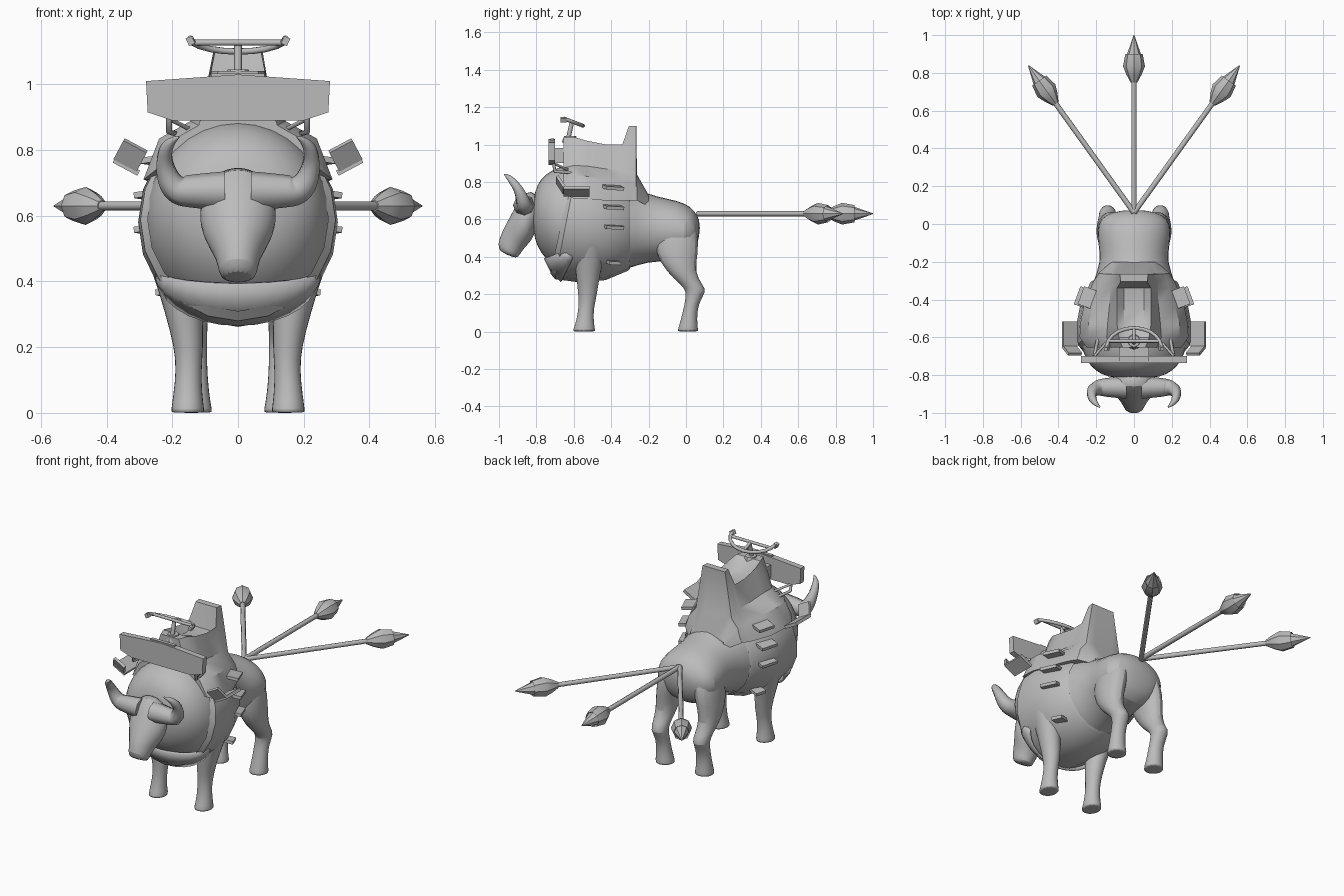
import bpy, bmesh
from math import sin, cos, pi, radians
from mathutils import Vector, Euler

if "Cube" in bpy.data.objects:
    bpy.data.objects.remove(bpy.data.objects["Cube"], do_unlink=True)

grey = bpy.data.materials.new("plain grey")
grey.use_nodes = True
grey.diffuse_color = (0.5, 0.5, 0.5, 1)
grey.node_tree.nodes["Principled BSDF"].inputs["Base Color"].default_value = (0.5, 0.5, 0.5, 1)


def finish(name, bm, subsurf=0):
    bmesh.ops.recalc_face_normals(bm, faces=bm.faces)
    mesh = bpy.data.meshes.new(name)
    bm.to_mesh(mesh)
    bm.free()
    mesh.materials.append(grey)
    ob = bpy.data.objects.new(name, mesh)
    bpy.context.collection.objects.link(ob)
    if subsurf:
        mod = ob.modifiers.new("smooth", "SUBSURF")
        mod.levels = mod.render_levels = subsurf
    return ob


def skin(name, rows, closed=True, caps=True, subsurf=0):
    """Bridge rows of points into a surface."""
    bm = bmesh.new()
    rows = [[bm.verts.new(p) for p in row] for row in rows]
    n = len(rows[0])
    for a, b in zip(rows, rows[1:]):
        for i in range(n if closed else n - 1):
            j = (i + 1) % n
            bm.faces.new((a[i], a[j], b[j], b[i]))
    if caps:
        bm.faces.new(rows[0])
        bm.faces.new(rows[-1])
    return finish(name, bm, subsurf)


def ring(c, u, v, n=16, span=2 * pi):
    """Points of an ellipse or arc with half axes u and v."""
    c, u, v = Vector(c), Vector(u), Vector(v)
    count = n if span > 6 else n + 1
    return [c + u * cos(span * i / n) + v * sin(span * i / n) for i in range(count)]


def box(name, c, size, rot=(0, 0, 0)):
    bm = bmesh.new()
    bmesh.ops.create_cube(bm, size=1)
    m = Euler([radians(a) for a in rot]).to_matrix()
    for v in bm.verts:
        v.co = m @ (v.co * Vector(size)) + Vector(c)
    return finish(name, bm)


def tube(name, pts, radius, radii=None, kind="POLY"):
    cu = bpy.data.curves.new(name, "CURVE")
    cu.dimensions = "3D"
    cu.bevel_depth = radius
    cu.bevel_resolution = 2
    cu.use_fill_caps = True
    sp = cu.splines.new(kind)
    sp.points.add(len(pts) - 1)
    for i, p in enumerate(pts):
        sp.points[i].co = (*p, 1)
        sp.points[i].radius = radii[i] if radii else 1
    if kind == "NURBS":
        sp.use_endpoint_u = True
        sp.order_u = 3
    cu.materials.append(grey)
    ob = bpy.data.objects.new(name, cu)
    bpy.context.collection.objects.link(ob)


# Torso: y, bottom, top, half width
torso = [(-.82, .58, .66, .06), (-.81, .49, .75, .14), (-.78, .42, .82, .21), (-.72, .35, .87, .26),
         (-.65, .30, .895, .285), (-.55, .27, .895, .295), (-.45, .28, .86, .28), (-.32, .33, .80, .225),
         (-.2, .37, .735, .178), (-.1, .37, .715, .195), (0, .38, .69, .2), (.05, .43, .645, .16), (.075, .52, .59, .06)]
skin("body", [ring((0, y, (b + t) / 2), (w, 0, 0), (0, 0, (t - b) / 2)) for y, b, t, w in torso], subsurf=1)

# Vest around the chest, front edge slanted
vest = [(-.665, .31, .87, .275, .06), (-.64, .28, .895, .297, .06), (-.53, .262, .9, .304, .03),
        (-.43, .275, .86, .285, 0), (-.31, .325, .80, .232, 0), (-.30, .335, .79, .22, 0)]
skin("vest", [ring((0, y, (b + t) / 2), (w, 0, 0), (0, lean, (t - b) / 2), 20) for y, b, t, w, lean in vest], caps=False)

# Curved plate under the chest
plate = skin("chest_plate", [ring((0, -.65, .43), (.25, 0, 0), (0, -.11, -.04), 14, pi),
                             ring((0, -.625, .41), (.252, 0, 0), (0, -.1, -.09), 14, pi),
                             ring((0, -.6, .4), (.24, 0, 0), (0, -.07, -.135), 14, pi)], closed=False, caps=False)
plate.modifiers.new("thickness", "SOLIDIFY").thickness = .012

# Head: top y z, bottom y z, half width
head = [(-.79, .75, -.77, .58, .085), (-.865, .755, -.80, .55, .115), (-.91, .675, -.82, .49, .122),
        (-.95, .60, -.85, .46, .098), (-.985, .535, -.88, .425, .068), (-1.01, .465, -.895, .395, .06),
        (-.995, .425, -.92, .395, .05)]
skin("head", [ring((0, (a + c) / 2, (b + d) / 2), (w, 0, 0), (0, (a - c) / 2, (b - d) / 2))
              for a, b, c, d, w in head], subsurf=1)

# Legs: z, x, y, half width, half depth
front_leg = [(0, .153, -.545, .053, .062), (.005, .153, -.545, .053, .062), (.06, .153, -.54, .045, .047),
             (.13, .15, -.533, .04, .042), (.2, .15, -.525, .046, .052), (.3, .163, -.525, .06, .065),
             (.42, .19, -.515, .07, .087), (.49, .215, -.515, .075, .085), (.535, .215, -.515, .06, .055)]
hind_leg = [(0, .132, .01, .056, .057), (.005, .132, .01, .056, .057), (.06, .135, .015, .048, .045),
            (.15, .135, .028, .042, .036), (.215, .14, .058, .048, .056), (.25, .14, .03, .048, .06),
            (.32, .145, -.03, .058, .078), (.42, .135, -.05, .066, .12), (.52, .118, -.05, .072, .12),
            (.63, .085, -.05, .07, .09)]
for s, side in ((1, "left"), (-1, "right")):
    for part, rows in (("front_leg", front_leg), ("hind_leg", hind_leg)):
        skin(f"{side}_{part}", [ring((s * x, y, z), (a, 0, 0), (0, b, 0), 12) for z, x, y, a, b in rows], subsurf=1)
    # Horn
    horn = [(.04, -.865, .675), (.125, -.865, .675), (.195, -.865, .675), (.228, -.89, .755), (.215, -.945, .825), (.18, -.97, .84)]
    tube(f"{side}_horn", [(s * x, y, z) for x, y, z in horn], .06, [1, .88, .7, .46, .3, .06], "NURBS")
    # Footrest with upturned front
    box(f"{side}_footrest", (s * .34, -.585, .75), (.085, .14, .018), (0, -28 * s, 0))
    box(f"{side}_footrest_front", (s * .327, -.67, .785), (.08, .016, .075), (30, -28 * s, 0))
    # Side steps
    for i, (x, z) in enumerate(((.245, .77), (.265, .665), (.265, .56), (.205, .37))):
        box(f"{side}_step_{i + 1}", (s * x, -.39, z), (.075, .1 - .035 * (i == 3), .018), (-3, 8 * s, 20 * s))
    # Shield brackets and steering wheel ends
    tube(f"{side}_bracket", [(s * .21, -.71, .91), (s * .21, -.7, .855), (s * .19, -.6, .85)], .009)
    tube(f"{side}_brace", [(s * .21, -.7, .895), (s * .14, -.62, .86)], .007)
    box(f"{side}_wheel_end", (s * .145, -.655, 1.132), (.02, .03, .025), (0, 25 * s, 0))

# Saddle: y, then half width and height at skirt, shoulder, waist and top, then seat dip
saddle = [(-.2, .12, .67, .115, .69, .11, .71, .08, .73, 0), (-.262, .19, .7, .165, .77, .12, .81, .1, .84, 0),
          (-.266, .19, .7, .165, .775, .12, .83, .075, 1.1, 0), (-.305, .215, .7, .175, .79, .125, .85, .07, 1.1, 0),
          (-.34, .23, .7, .185, .8, .125, .86, .09, 1.0, .03), (-.43, .265, .7, .215, .815, .13, .87, .09, 1.0, .04),
          (-.53, .285, .71, .242, .83, .14, .885, .09, 1.02, .04), (-.6, .288, .71, .24, .835, .145, .888, .08, 1.04, 0),
          (-.655, .25, .74, .2, .83, .12, .875, .06, 1.04, 0)]
rows = []
for y, *pts, dip in saddle:
    half = list(zip(pts[::2], pts[1::2]))
    half.append((half[-1][0] * .6, half[-1][1] - dip))
    rows.append([(x, y, z) for x, z in half] + [(-x, y, z) for x, z in reversed(half)])
skin("saddle", rows)

# Front shield and its mounts
outline = [(-.28, 1.01), (0, 1.03), (.28, 1.01), (.275, .915), (.2, .89), (-.2, .89), (-.275, .915)]
skin("shield", [[(x, y, z) for x, z in outline] for y in (-.735, -.7)])
box("shield_mount", (0, -.67, .94), (.16, .06, .08))
box("shield_cap", (0, -.715, 1.025), (.16, .02, .015))

# Steering wheel on a stem
skin("stem_base", [ring((0, -.62, z), (r, 0, 0), (0, r, 0), 8) for z, r in ((1.01, .045), (1.045, .032))])
tube("stem", [(0, -.63, 1.03), (0, -.61, 1.12)], .012)
tube("wheel_rim", ring((0, -.655, 1.14), (.145, 0, 0), (0, .105, -.04), 10, pi), .01)
tube("wheel_bar", [(-.135, -.62, 1.127), (.135, -.62, 1.127)], .009)
tube("wheel_spoke", [(0, -.62, 1.125), (0, -.55, 1.1)], .009)

# Three arrow tails fanned out from the rump, each a flared socket with a spike
root = Vector((0, .06, .63))
for name, tip in (("left", (.56, .84, .63)), ("middle", (0, 1, .63)), ("right", (-.56, .84, .63))):
    tip = Vector(tip)
    d = (tip - root).normalized()
    side = d.cross(Vector((0, 0, 1)))
    tube(name + "_tail_shaft", [root, tip - d * .2], .014)
    profile = [(.25, .018), (.21, .04), (.165, .058), (.1, .046), (.11, .04), (0, .002)]
    skin(name + "_tail_tip", [ring(tip - d * t, side * r, (0, 0, r), 8) for t, r in profile])

# Smooth shading with sharp creases
bpy.ops.object.select_all(action="DESELECT")
for ob in bpy.data.objects:
    if ob.type == "MESH":
        ob.select_set(True)
        bpy.context.view_layer.objects.active = ob
bpy.ops.object.shade_smooth_by_angle(angle=radians(35))
